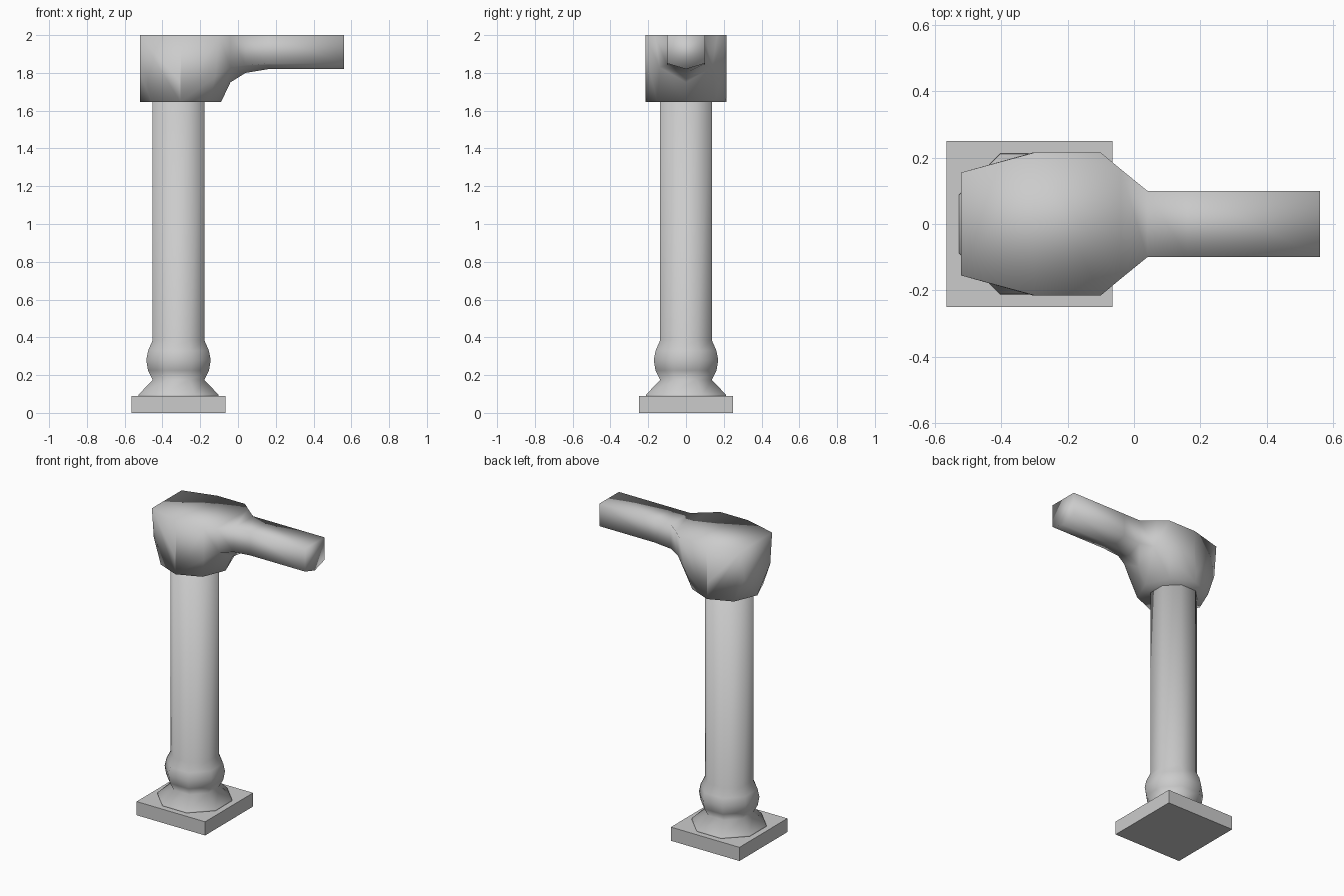
import bpy, bmesh, math

if "Cube" in bpy.data.objects:
    bpy.data.objects.remove(bpy.data.objects["Cube"])

CX = -0.315  # column axis


def finish(name, bm, smooth):
    bmesh.ops.recalc_face_normals(bm, faces=bm.faces[:])
    me = bpy.data.meshes.new(name)
    bm.to_mesh(me)
    bm.free()
    for p in me.polygons:
        p.use_smooth = smooth
    ob = bpy.data.objects.new(name, me)
    bpy.context.collection.objects.link(ob)
    return ob


def bridge(bm, a, b):
    n = len(a)
    for i in range(n):
        j = (i + 1) % n
        bm.faces.new((a[i], a[j], b[j], b[i]))


# square base plate
bm = bmesh.new()
bmesh.ops.create_cube(bm, size=1)
bmesh.ops.scale(bm, vec=(0.5, 0.5, 0.09), verts=bm.verts)
bmesh.ops.translate(bm, vec=(CX, 0, 0.045), verts=bm.verts)
finish("base_plate", bm, False)

# eight-sided turned column with flared foot and collar bulge
profile = [(0.23, 0.085), (0.228, 0.097), (0.148, 0.175), (0.175, 0.225),
           (0.185, 0.28), (0.174, 0.33), (0.148, 0.385), (0.148, 1.66)]
bm = bmesh.new()
rings = []
for r, z in profile:
    rings.append([bm.verts.new((CX + r * math.cos((k + 0.5) * math.pi / 4),
                                r * math.sin((k + 0.5) * math.pi / 4), z))
                  for k in range(8)])
for a, b in zip(rings, rings[1:]):
    bridge(bm, a, b)
bm.faces.new(rings[0])
bm.faces.new(rings[-1])
finish("column", bm, True)

# head: convex block from octagonal neck to flat top
XS = -0.04  # where the arm begins
bm = bmesh.new()
for x, y, z in [(-0.52, 0.155, 2), (-0.30, 0.215, 2), (-0.10, 0.215, 2),
                (-0.52, 0.135, 1.8), (-0.305, 0.215, 1.75),
                (-0.12, 0.185, 1.78)]:
    for s in (1, -1):
        bm.verts.new((x, s * y, z))
for k in range(8):
    a = k * math.pi / 4
    bm.verts.new((-0.305 + 0.215 * math.cos(a), 0.215 * math.sin(a), 1.645))


# arm cross-section: flat top, upright sides, keeled underside
def section(x, top_y, side_y, side_z, keel_z):
    return [bm.verts.new(c) for c in [
        (x, -top_y, 2), (x, -side_y, side_z), (x, 0, keel_z),
        (x, side_y, side_z), (x, top_y, 2)]]


first = section(XS, 0.165, 0.14, 1.83, 1.75)
res = bmesh.ops.convex_hull(bm, input=bm.verts[:])
loose = [v for v in bm.verts if not v.link_faces]
bmesh.ops.delete(bm, geom=loose, context='VERTS')
inner = [f for f in bm.faces if all(v.co.x > XS - 1e-4 for v in f.verts)]
bmesh.ops.delete(bm, geom=inner, context='FACES')

# arm continuing out of the head
prev = first
for spec in [(0.04, 0.1, 0.1, 1.84, 1.80), (0.16, 0.1, 0.1, 1.85, 1.82),
             (0.56, 0.1, 0.1, 1.85, 1.82)]:
    cur = section(*spec)
    bridge(bm, prev, cur)
    prev = cur
bm.faces.new(prev)
finish("head_and_arm", bm, True)
